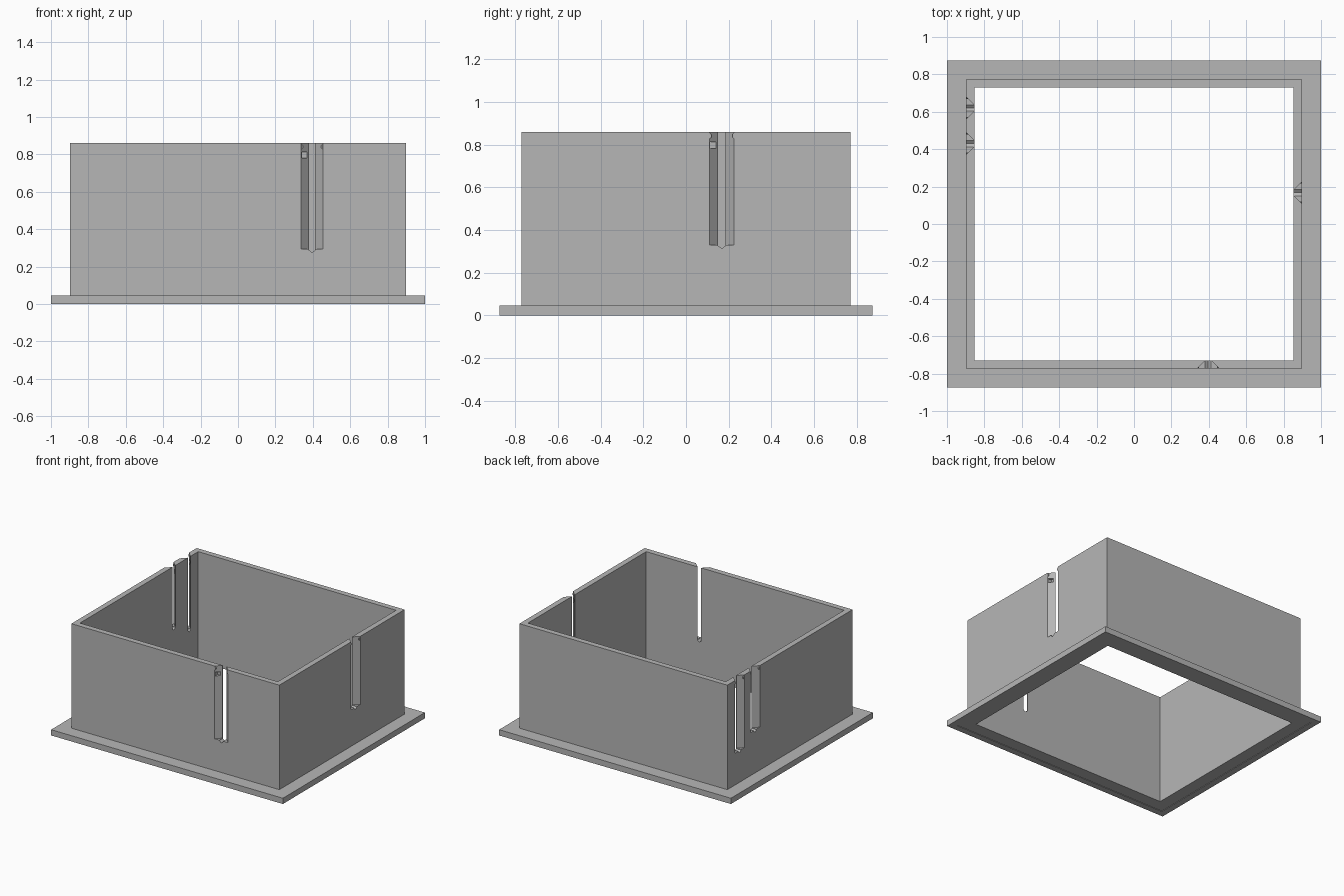
import bpy, bmesh
from math import pi
from mathutils import Matrix, Vector

if "Cube" in bpy.data.objects:
    bpy.data.objects.remove(bpy.data.objects["Cube"], do_unlink=True)

grey = bpy.data.materials.new("plain grey")
grey.use_nodes = True
grey.diffuse_color = (0.47, 0.47, 0.47, 1)
grey.node_tree.nodes["Principled BSDF"].inputs["Base Color"].default_value = grey.diffuse_color

HALF_X, HALF_Y = 1.0, 0.875     # flange half sizes
OUTER, INNER = 0.103, 0.146     # wall insets from the flange edge
WALL = INNER - OUTER
TOP = 0.86


def finish(bm, name):
    bmesh.ops.recalc_face_normals(bm, faces=bm.faces)
    mesh = bpy.data.meshes.new(name)
    bm.to_mesh(mesh)
    bm.free()
    mesh.materials.append(grey)
    obj = bpy.data.objects.new(name, mesh)
    bpy.context.collection.objects.link(obj)
    return obj


def prism(name, points, push, place):
    """Extrude a flat outline along push, then move it to the wall."""
    bm = bmesh.new()
    face = bm.faces.new([bm.verts.new(p) for p in points])
    grown = bmesh.ops.extrude_face_region(bm, geom=[face], use_keep_orig=True)["geom"]
    for v in grown:
        if isinstance(v, bmesh.types.BMVert):
            v.co += Vector(push)
    bm.transform(place)
    return finish(bm, name)


def cut(target, cutter):
    mod = target.modifiers.new("cut", "BOOLEAN")
    mod.operation = "DIFFERENCE"
    mod.solver = "EXACT"
    mod.object = cutter
    bpy.context.view_layer.objects.active = target
    bpy.ops.object.modifier_apply(modifier=mod.name)
    bpy.data.objects.remove(cutter, do_unlink=True)


# Flanged frame: one wall section swept around the four corners
section = [(0, 0), (0, 0.045), (OUTER, 0.045), (OUTER, TOP), (INNER, TOP),
           (INNER, 0.004), (0.05, 0.004), (0.05, 0)]
bm = bmesh.new()
rings = [[bm.verts.new((sx * (HALF_X - i), sy * (HALF_Y - i), z)) for i, z in section]
         for sx, sy in ((-1, -1), (1, -1), (1, 1), (-1, 1))]
n = len(section)
for c in range(4):
    a, b = rings[c], rings[(c + 1) % 4]
    for k in range(n):
        m = (k + 1) % n
        bm.faces.new((a[k], a[m], b[m], b[k]))
frame = finish(bm, "flanged_frame")

# Slots: wall position, turn about z, floor height
wx, wy = HALF_X - OUTER, HALF_Y - OUTER
slots = [("front", (0.396, -wy, 0), 0, 0.293),
         ("right", (wx, 0.168, 0), pi / 2, 0.33),
         ("left_rear", (-wx, 0.62, 0), -pi / 2, 0.293),
         ("left_middle", (-wx, 0.43, 0), -pi / 2, 0.38)]
SLIT = 0.017                    # half width of the slit
for name, spot, turn, floor in slots:
    place = Matrix.Translation(spot) @ Matrix.Rotation(turn, 4, "Z")
    # tapered groove on the outside of the wall
    wide = SLIT + WALL - 0.002 + 0.02
    cut(frame, prism("groove_cutter",
                     [(-wide, -0.02, floor), (wide, -0.02, floor),
                      (SLIT, WALL - 0.002, floor), (-SLIT, WALL - 0.002, floor)],
                     (0, 0, 1), place))
    # narrow slit with a pointed foot, through the wall
    cut(frame, prism("slit_cutter",
                     [(-SLIT, -0.03, 1.2), (-SLIT, -0.03, floor - 0.004),
                      (0, -0.03, floor - 0.017), (SLIT, -0.03, floor - 0.004),
                      (SLIT, -0.03, 1.2)],
                     (0, 0.1, 0), place))
    # small square socket in one slanted side
    cut(frame, prism("socket_cutter",
                     [(-0.055, -0.02, 0.782), (-0.027, -0.02, 0.782),
                      (-0.027, -0.02, 0.812), (-0.055, -0.02, 0.812)],
                     (0, 0.055, 0), place))
    # little retaining lips at the top of the groove
    for side, tag in ((-1, "a"), (1, "b")):
        prism(name + "_lip_" + tag,
              [(side * u, 0.001, z) for u, z in
               ((0.06, 0.825), (0.049, 0.835), (0.049, 0.848), (0.06, 0.858))],
              (0, 0.011, 0), place)
